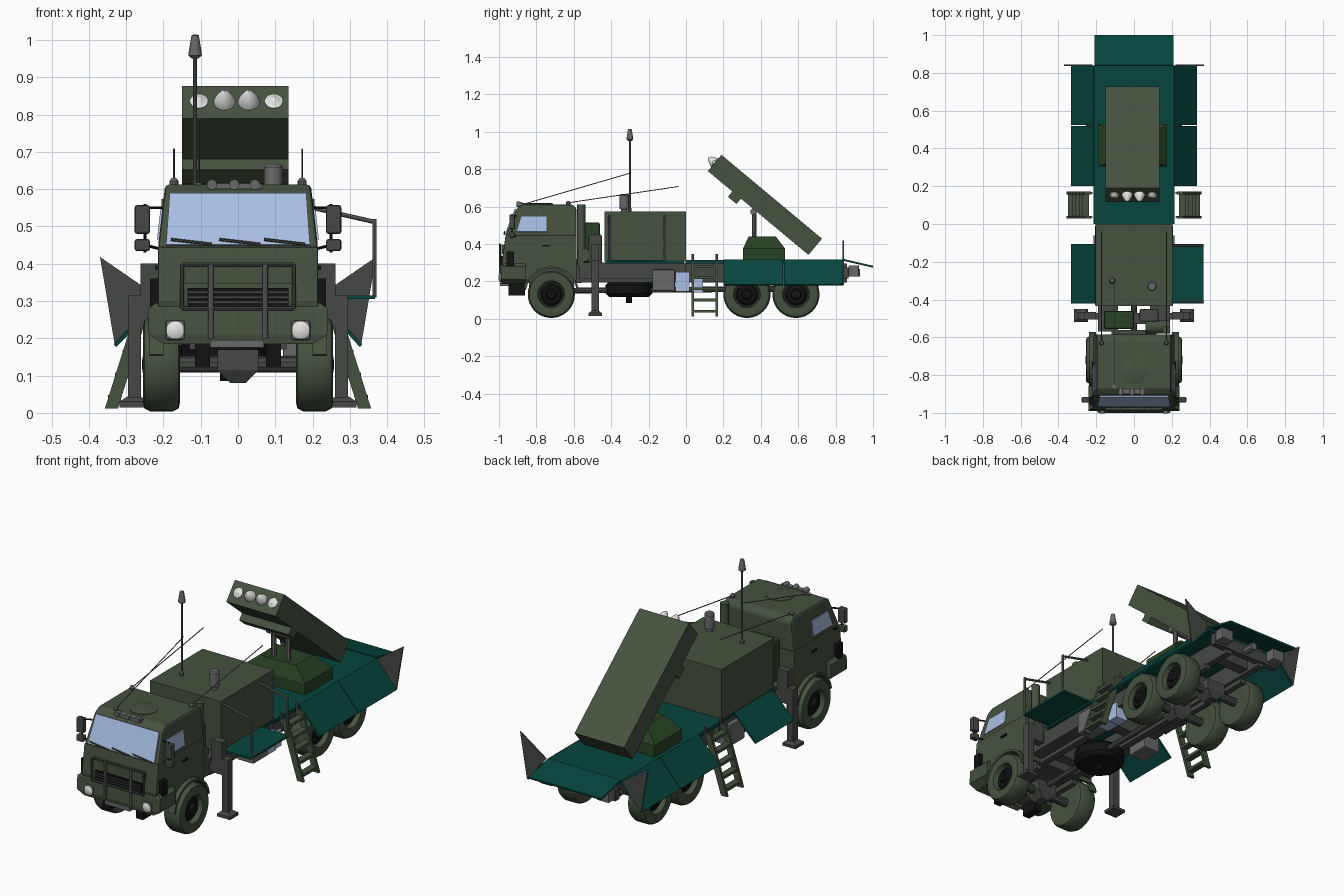
import bpy, bmesh, math
from mathutils import Vector

def mat(name, *c):
    m = bpy.data.materials.new(name)
    m.diffuse_color = (*c, 1)
    return m

GREEN = mat("olive_green", .060, .084, .050)
DARK = mat("deep_green", .022, .055, .018)
TEAL = mat("teal_deck", .002, .060, .048)
STEEL = mat("grey_steel", .14, .14, .14)
FRAME = mat("dark_frame", .060, .065, .060)
BLACK = mat("black_rubber", .006, .006, .006)
GLASS = mat("blue_glass", .40, .52, .78)
WHITE = mat("pale_grey", .78, .78, .76)

def rings(name, rs, m, bevel=0, smooth=False):
    """Bridge point rings and cap both ends."""
    bm = bmesh.new()
    vs = [[bm.verts.new(p) for p in r] for r in rs]
    n = len(rs[0])
    for a, b in zip(vs, vs[1:]):
        for i in range(n):
            bm.faces.new((a[i], a[(i + 1) % n], b[(i + 1) % n], b[i]))
    bm.faces.new(vs[0][::-1])
    bm.faces.new(vs[-1])
    bmesh.ops.recalc_face_normals(bm, faces=bm.faces)
    me = bpy.data.meshes.new(name)
    bm.to_mesh(me)
    bm.free()
    me.materials.append(m)
    ob = bpy.data.objects.new(name, me)
    bpy.context.collection.objects.link(ob)
    if bevel:
        b = ob.modifiers.new("bevel", 'BEVEL')
        b.width, b.segments, b.limit_method, b.angle_limit = bevel, 2, 'ANGLE', math.radians(35)
    if smooth:
        bpy.ops.object.select_all(action='DESELECT')
        ob.select_set(True)
        bpy.context.view_layer.objects.active = ob
        bpy.ops.object.shade_smooth_by_angle(angle=math.radians(35))
    return ob

def loft(name, levels, m, bevel=0):
    return rings(name, [[(a, c, z), (b, c, z), (b, d, z), (a, d, z)] for a, b, c, d, z in levels], m, bevel)

def box(name, x0, x1, y0, y1, z0, z1, m, bevel=0):
    return loft(name, [(x0, x1, y0, y1, z0), (x0, x1, y0, y1, z1)], m, bevel)

def prism(name, pts, x0, x1, m, bevel=0):
    return rings(name, [[(x, y, z) for y, z in pts] for x in (x0, x1)], m, bevel)

def plate(name, pts, t, m):
    p = [Vector(q) for q in pts]
    n = (p[1] - p[0]).cross(p[2] - p[0]).normalized() * t / 2
    return rings(name, [[q - n for q in p], [q + n for q in p]], m)

def lathe(name, origin, axis, prof, m, seg=24):
    q = Vector((0, 0, 1)).rotation_difference(Vector(axis).normalized())
    o = Vector(origin)
    rs = [[o + q @ Vector((r * math.cos(k * math.tau / seg), r * math.sin(k * math.tau / seg), t))
           for k in range(seg)] for r, t in prof]
    return rings(name, rs, m, smooth=True)

def rod(name, a, b, r, m, seg=8):
    d = Vector(b) - Vector(a)
    return lathe(name, a, d, [(r, 0), (r, d.length)], m, seg)

def arc(cy, cz, r, a0, a1, n=13):
    return [(cy + r * math.cos(math.radians(a0 + (a1 - a0) * i / (n - 1))),
             cz + r * math.sin(math.radians(a0 + (a1 - a0) * i / (n - 1)))) for i in range(n)]

# cab
WY = -.72
prism("cab_lower", [(-.965, .2), (-.985, .3), (-.965, .445), (-.585, .445), (-.585, .2)]
      + arc(WY, .13, .14, 30, 150), -.215, .215, GREEN, .004)
def ring(x, pts):
    return [(x * (.215 - (z - .44) * .115) / .215, y, z) for y, z in pts]
up = [(-.966, .44), (-.905, .59), (-.87, .612), (-.61, .612), (-.585, .59), (-.585, .44)]
rings("cab_upper", [ring(-.215, up), ring(.215, up)], GREEN, .01)
plate("windshield", [(-.193, -.965, .45), (.193, -.965, .45), (.183, -.911, .588), (-.183, -.911, .588)], .008, GLASS)
for x in (-.13, 0, .12):
    rod("wiper", (x - .05, -.97, .465), (x + .06, -.972, .452), .004, FRAME, 6)
lathe("roof_hatch", (0, -.78, .605), (0, 0, 1), [(.068, 0), (.068, .01), (.058, .013)], GREEN)
box("roof_light_bar", -.08, .065, -.9, -.875, .6, .615, STEEL)
for x in (-.07, -.01, .045):
    lathe("roof_lamp", (x, -.87, .612), (0, -1, 0), [(.008, 0), (.014, .02), (.014, .035)], STEEL, 12)
for s in (-1, 1):
    sw = [(s * .213, -.905, .465), (s * .213, -.745, .465), (s * .204, -.745, .545), (s * .204, -.88, .545)]
    plate("side_window", sw, .008, GLASS)
    box("door_handle", s * .212, s * .222, -.77, -.73, .385, .395, BLACK)
    prism("front_fender", arc(WY, .13, .15, 10, 170) + arc(WY, .13, .138, 170, 10), s * .2, s * .238, GREEN)
    box("corner_deflector", s * .2, s * .236, -.96, -.92, .28, .36, BLACK)
    # mirrors
    rod("mirror_arm", (s * .205, -.91, .55), (s * .25, -.93, .55), .004, BLACK, 6)
    rod("mirror_arm", (s * .21, -.91, .44), (s * .25, -.93, .45), .004, BLACK, 6)
    rod("mirror_post", (s * .25, -.93, .43), (s * .25, -.93, .56), .004, BLACK, 6)
    box("mirror_large", s * .236, s * .277, -.945, -.915, .48, .557, FRAME, .006)
    box("mirror_small", s * .236, s * .277, -.945, -.915, .434, .466, FRAME, .006)
    # headlights
    box("headlight_bezel", s * .143, s * .194, -.995, -.97, .196, .248, STEEL, .006)
    lathe("headlight", (s * .168, -.98, .222), (0, -1, 0), [(.024, 0), (.024, .017), (.012, .023)], WHITE, 16)
    # roof whip aerials
    lathe("aerial_base", (s * .172, -.63, .6), (0, 0, 1), [(.012, 0), (.012, .022), (.006, .03)], STEEL, 10)
    rod("whip_aerial", (s * .172, -.63, .62), (s * .172, -.04, .707), .0025, STEEL, 5)

# bumper, grille and guard
loft("bumper", [(-.2, .2, -.985, -.86, .185), (-.24, .24, -.99, -.855, .21), (-.24, .24, -.985, -.855, .28),
                (-.22, .22, -.975, -.86, .295)], GREEN)
box("grille", -.135, .135, -.99, -.96, .285, .335, BLACK)
for z in (.297, .31, .323):
    box("grille_slat", -.135, .135, -.993, -.97, z - .002, z + .002, FRAME)
box("grille_surround", -.15, .15, -.984, -.96, .345, .395, GREEN)
for z in (.28, .398):
    rod("guard_rail", (-.15, -.995, z), (.15, -.995, z), .005, FRAME)
for s in (-1, 1):
    rod("guard_side", (s * .15, -.995, .28), (s * .15, -.995, .398), .005, FRAME)
    rod("guard_upright", (s * .073, -.993, .2), (s * .073, -.993, .4), .0075, STEEL)
    box("tow_bracket", s * .075, s * .115, -.95, -.86, .125, .2, BLACK)
box("number_panel", -.075, .07, -.995, -.95, .175, .195, STEEL)

# wheels and axles
for y in (WY, .326, .588):
    rod("axle", (-.2, y, .13), (.2, y, .13), .022, FRAME, 10)
    loft("differential", [(-.02, .02, y - .03, y + .03, .08), (-.055, .055, y - .05, y + .05, .115),
                          (-.055, .055, y - .05, y + .05, .17)], FRAME)
    for s in (-1, 1):
        c = (s * .205, y, .13)
        lathe("tyre", c, (s, 0, 0), [(.07, -.045), (.1, -.05), (.118, -.046), (.126, -.03), (.126, .03),
              (.118, .046), (.1, .05), (.072, .046), (.066, .02)], GREEN, 32)
        lathe("wheel_rim", c, (s, 0, 0), [(.066, .015), (.058, .024), (.05, .032), (.03, .034), (.024, .05), (.012, .052)], BLACK, 16)
        box("leaf_spring", s * .1, s * .13, y - .12, y + .12, .17, .195, FRAME)

# chassis
for s in (-1, 1):
    box("chassis_rail", s * .085, s * .12, -.93, .86, .195, .295, FRAME)
    box("side_equipment_frame", s * .12, s * .19, -.57, .0, .215, .3, FRAME)
    box("battery_box", s * .12, s * .215, -.18, -.06, .15, .262, STEEL, .005)
    box("valve_box", s * .12, s * .18, .03, .17, .2, .28, FRAME)
box("blue_tank", .12, .205, -.055, .02, .145, .25, GLASS)
box("blue_tank_rear", .12, .19, .03, .09, .14, .225, GLASS)
for y in (-.85, -.5, -.1, .2, .457, .75):
    box("cross_member", -.1, .1, y - .03, y + .03, .21, .28, FRAME)
box("engine", -.085, .085, -.88, -.56, .19, .32, FRAME)
rod("drive_shaft", (0, -.66, .15), (0, .55, .16), .015, FRAME)
lathe("spare_wheel", (-.03, -.305, .115), (0, 0, 1), [(.07, 0), (.105, 0), (.125, .02), (.125, .065), (.105, .085)], BLACK, 32)
rod("spare_wheel_hanger", (-.03, -.305, .085), (-.03, -.305, .2), .018, BLACK, 10)
box("rear_beam", -.2, .2, .835, .87, .215, .275, FRAME)
for s in (-1, 1):
    box("tail_lamp", s * .13, s * .2, .87, .925, .225, .285, STEEL, .005)
rod("tow_hook", (0, .86, .245), (0, .93, .245), .02, STEEL)

# gear behind the cab
box("generator", -.16, .0, -.555, -.46, .3, .515, DARK, .01)
rod("air_intake", (.17, -.56, .28), (.17, -.56, .61), .022, GREEN, 14)
rod("air_filter", (.06, -.545, .34), (.19, -.545, .34), .035, GREEN, 16)
box("exhaust_box", .03, .13, -.52, -.45, .28, .45, FRAME, .008)

# stabiliser legs
box("stabiliser_beam", -.29, .29, -.505, -.47, .24, .285, FRAME)
for s in (-1, 1):
    box("stabiliser_leg", s * .26, s * .295, -.505, -.465, .03, .315, FRAME)
    box("stabiliser_sleeve", s * .2, s * .262, -.505, -.465, .23, .4, FRAME)
    loft("stabiliser_foot", [(s * .243, s * .318, -.52, -.45, .015), (s * .243, s * .318, -.52, -.45, .03),
                             (s * .262, s * .295, -.5, -.47, .045)], FRAME)

# equipment shelter with fold-out sides
box("shelter", -.205, .205, -.435, .0, .305, .573, GREEN)
box("shelter_base", -.207, .207, -.43, -.01, .295, .312, TEAL)
box("fold_out_platform", .2, .368, -.42, -.105, .305, .315, TEAL)
for y in (-.41, -.115):
    rod("platform_arm", (.2, y, .55), (.366, y, .512), .006, STEEL)
    rod("platform_post", (.366, y, .52), (.366, y, .31), .006, STEEL)
plate("hinged_side_flap", [(-.2, -.42, .31), (-.2, -.105, .31), (-.33, -.105, .18), (-.33, -.42, .18)], .01, TEAL)
lathe("radio_mast", (-.115, -.3, .57), (0, 0, 1), [(.01, 0), (.01, .02), (.005, .025), (.005, .38)], STEEL, 10)
lathe("mast_head", (-.115, -.3, .95), (0, 0, 1), [(.008, 0), (.018, .008), (.017, .02), (.01, .062), (.006, .064)], STEEL, 12)
lathe("roof_vent", (.095, -.33, .57), (0, 0, 1), [(.018, 0), (.018, .015), (.025, .018), (.025, .09), (.02, .097)], STEEL, 16)
lathe("long_aerial_base", (-.105, -.86, .6), (0, 0, 1), [(.012, 0), (.012, .018)], STEEL, 10)
rod("long_aerial", (-.105, -.86, .615), (-.105, -.3, .778), .0025, STEEL, 5)

# rear deck, flaps and ladders
box("deck", -.215, .215, .0, .84, .295, .315, TEAL)
plate("tail_flap", [(-.21, .84, .315), (.21, .84, .315), (.21, 1.0, .278), (-.21, 1.0, .278)], .01, TEAL)
for s in (-1, 1):
    for y0, y1 in ((.2, .519), (.523, .84)):
        plate("deck_side_flap", [(s * .21, y0, .313), (s * .21, y1, .313), (s * .33, y1, .18), (s * .33, y0, .18)], .01, TEAL)
    plate("corner_triangle", [(s * .22, .84, .315), (s * .37, .84, .418), (s * .33, .84, .18)], .007, FRAME)
    for y in (.036, .164):
        plate("ladder_rail", [(s * .357, y, .012), (s * .322, y, .012), (s * .228, y, .31), (s * .263, y, .31)], .014, GREEN)
        rod("ladder_post", (s * .225, y, .26), (s * .225, y, .345), .006, STEEL)
    for z in (.04, .1, .16, .22, .28):
        x = .343 - (z - .012) * .315
        box("ladder_tread", s * (x - .02), s * (x + .014), .036, .164, z - .007, z + .008, GREEN)

# launcher turret
loft("turret_base", [(-.19, .175, .305, .53, .315), (-.19, .175, .305, .53, .375), (-.11, .1, .335, .48, .44)], DARK)
for x in (-.05, .036):
    rod("elevation_strut", (x, .365, .43), (x, .365, .59), .013, STEEL, 10)
rod("elevation_pivot", (-.08, .362, .572), (.066, .362, .572), .018, STEEL, 12)
d, n = Vector((0, -.768, .64)), Vector((0, -.64, -.768))   # tube direction, underside direction
top = Vector((0, .727, .428))
def at(a, b):
    p = top + d * a + n * b
    return (p.y, p.z)
prism("launcher_box", [at(0, 0), at(.7, 0), at(.7, .113), at(0, .113)], -.15, .136, GREEN)
prism("launcher_cradle", [at(.47, .11), at(.53, .11), at(.53, .15), at(.47, .15)], -.15, .136, GREEN)
for x, r, h in ((-.105, .024, .02), (-.036, .029, .05), (.029, .029, .05), (.096, .024, .02)):
    y, z = at(.695, .055)
    lathe("rocket_nose", (x, y, z), d, [(r, 0), (r, .008), (r * .75, h * .5), (r * .4, h * .85), (.002, h)], WHITE, 16)
